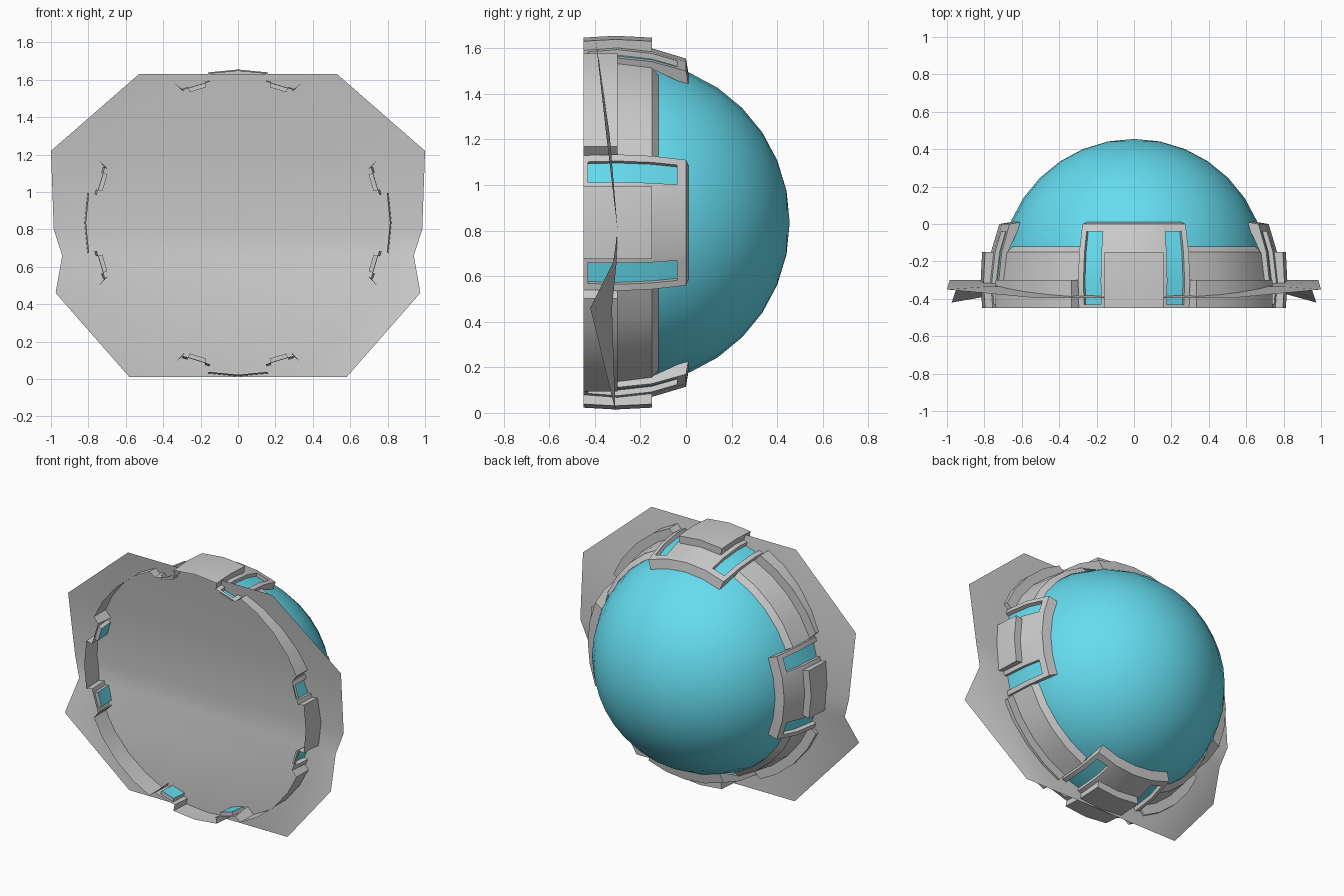
import bpy, bmesh, math
from mathutils import Vector

if "Cube" in bpy.data.objects:
    bpy.data.objects.remove(bpy.data.objects["Cube"])

ZC = 0.835            # height of the dome axis
STEP = 11.25          # 32-sided round parts


def pos(y, r, a):
    """Point on a 32-sided ring around the y axis (angle in degrees from up)."""
    mid = math.floor(a / STEP + 1e-6) * STEP + STEP / 2
    r *= math.cos(math.radians(STEP / 2)) / math.cos(math.radians(a - mid))
    t = math.radians(a)
    return Vector((r * math.sin(t), y, ZC + r * math.cos(t)))


def strip(bm, rows):
    """Quads between consecutive rows of points."""
    for A, B in zip(rows, rows[1:]):
        for i in range(len(A) - 1):
            quad = [A[i], A[i + 1], B[i + 1], B[i]]
            bm.faces.new([bm.verts.new(p) for p in quad])


def finish(name, bm, mat=None, angle=30):
    bmesh.ops.remove_doubles(bm, verts=bm.verts, dist=0.0004)
    bmesh.ops.recalc_face_normals(bm, faces=bm.faces)
    c = Vector((0, -0.3, ZC))
    if sum((f.calc_center_median() - c).dot(f.normal) * f.calc_area() for f in bm.faces) < 0:
        bmesh.ops.reverse_faces(bm, faces=bm.faces)
    me = bpy.data.meshes.new(name)
    bm.to_mesh(me)
    bm.free()
    for p in me.polygons:
        p.use_smooth = True
    me.set_sharp_from_angle(angle=math.radians(angle))
    ob = bpy.data.objects.new(name, me)
    bpy.context.collection.objects.link(ob)
    if mat:
        me.materials.append(mat)
    return ob


cyan = bpy.data.materials.new("cyan_glass")
cyan.diffuse_color = (0.13, 0.72, 0.87, 1)
cyan.use_nodes = True
cyan.node_tree.nodes["Principled BSDF"].inputs["Base Color"].default_value = cyan.diffuse_color

# Glass dome
bm = bmesh.new()
R, CY = 0.712, -0.257
around = [i * STEP for i in range(33)]
strip(bm, [[pos(CY + R * math.sin(math.radians(e)), R * math.cos(math.radians(e)), a)
            for a in around] for e in [i * STEP for i in range(9)]])
bmesh.ops.dissolve_degenerate(bm, dist=0.0001, edges=bm.edges)
finish("glass_dome", bm, cyan, 60)

# Block cross-section: y, radius
BLOCK = [(0.01, 0.66), (0.0, 0.72), (-0.04, 0.732), (-0.15, 0.765),
         (-0.30, 0.782), (-0.43, 0.772), (-0.45, 0.77)]
PAD = [(-0.15, 0.765), (-0.15, 0.812), (-0.31, 0.82), (-0.45, 0.812)]
ANG = [-22.5, -20.3, -13.2, -11.25, 0, 11.25, 13.2, 20.3, 22.5]
BAND = [(-0.12, 0.70), (-0.15, 0.735), (-0.30, 0.755)]
RIM = [(-0.30, 0.755), (-0.30, 0.815), (-0.45, 0.815)]

for k in range(4):
    base = 90 * k

    # Block with openings for the windows and the raised pad
    bm = bmesh.new()
    for j in range(len(BLOCK) - 1):
        for i in range(len(ANG) - 1):
            if i in (1, 6) and 2 <= j <= 4:
                continue
            if i in (3, 4) and j >= 3:
                continue
            strip(bm, [[pos(y, r, base + a) for a in ANG[i:i + 2]] for y, r in BLOCK[j:j + 2]])
    # Block side walls down to the band
    inner = [0.66, 0.66, 0.675, 0.73, 0.755, 0.77, 0.77]
    for a in (-22.5, 22.5):
        strip(bm, [[pos(y, r, base + a) for y, r in BLOCK],
                   [pos(y, q, base + a) for (y, r), q in zip(BLOCK, inner)]])
    # Window recess walls
    for lo, hi in ((-20.3, -13.2), (13.2, 20.3)):
        sec = BLOCK[2:6]
        for a in (lo, hi):
            strip(bm, [[pos(y, r - d, base + a) for y, r in sec] for d in (0, 0.025)])
        for y, r in (sec[0], sec[-1]):
            strip(bm, [[pos(y, r - d, base + a) for a in (lo, hi)] for d in (0, 0.025)])
    # Raised pad with its side walls
    strip(bm, [[pos(y, r, base + a) for a in (-STEP, 0, STEP)] for y, r in PAD])
    for a in (-STEP, STEP):
        strip(bm, [[pos(y, r, base + a) for y, r in PAD[1:]],
                   [pos(y, r, base + a) for y, r in ((-0.15, 0.765), (-0.31, 0.781), (-0.45, 0.77))]])
    finish(f"collar_block_{k + 1}", bm)

    # Window panes
    bm = bmesh.new()
    for lo, hi in ((-20.3, -13.2), (13.2, 20.3)):
        strip(bm, [[pos(y, r - 0.025, base + a) for a in (lo, hi)] for y, r in BLOCK[2:6]])
    finish(f"window_panes_{k + 1}", bm, cyan)

    # Diagonal band with its thicker front rim
    bm = bmesh.new()
    mids = [33.75, 45, 56.25]
    full = [22.5] + mids + [67.5]
    short = [24.2] + mids + [65.8]
    strip(bm, [[pos(y, r, base + a) for a in full] for y, r in BAND])
    strip(bm, [[pos(y, r, base + a) for a in (full if n == 0 else short)]
               for n, (y, r) in enumerate(RIM)])
    for a, b in ((22.5, 24.2), (67.5, 65.8)):
        strip(bm, [[pos(-0.30, 0.755, base + a), pos(-0.45, 0.77, base + a)],
                   [pos(-0.30, 0.815, base + b), pos(-0.45, 0.815, base + b)]])
    finish(f"collar_band_{k + 1}", bm)

# Bent back plate: z, inner x, inner y, outer x, outer y
bm = bmesh.new()
PLATE = [(1.63, 0.30, -0.395, 0.53, -0.395), (1.22, 0.80, -0.335, 1.0, -0.35),
         (0.80, 0.80, -0.30, 0.985, -0.30), (0.66, 0.80, -0.305, 0.94, -0.32),
         (0.46, 0.78, -0.325, 0.975, -0.42), (0.01, 0.35, -0.31, 0.58, -0.31)]
strip(bm, [[(-ox, oy, z), (-ix, iy, z), (ix, iy, z), (ox, oy, z)]
           for z, ix, iy, ox, oy in PLATE])
finish("back_plate", bm)
